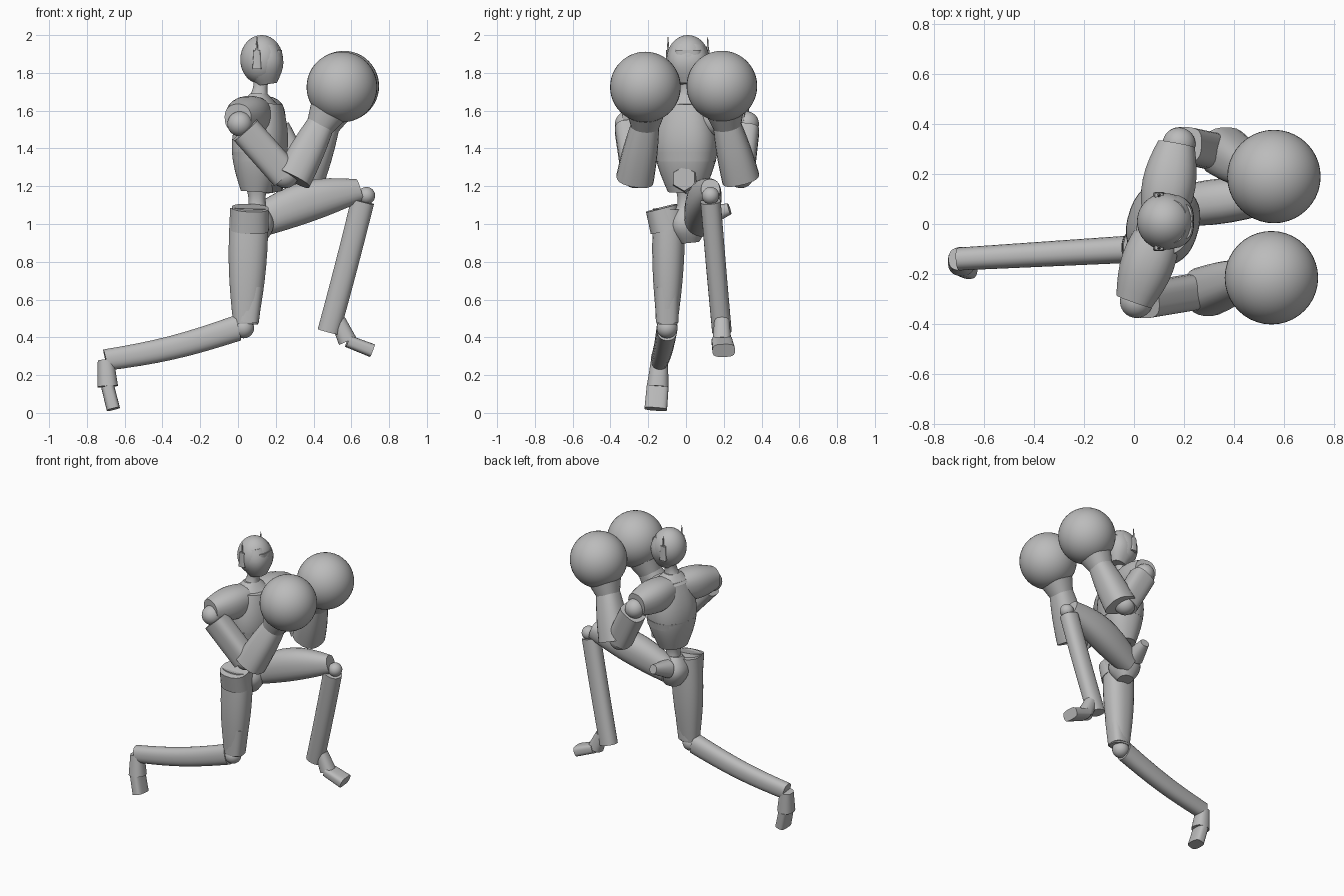
import bpy, bmesh, math
from mathutils import Vector

cube = bpy.data.objects.get("Cube")
if cube:
    bpy.data.objects.remove(cube, do_unlink=True)

grey = bpy.data.materials.new("plain grey")
grey.use_nodes = True
grey_colour = (.5, .5, .5, 1)
grey.diffuse_color = grey_colour
grey.node_tree.nodes["Principled BSDF"].inputs["Base Color"].default_value = grey_colour

ACROSS = Vector((0, 1, 0))
UPWARD = Vector((0, 0, 1))
TWISTED = Vector((.3, 1, 0)).normalized()


def finish(name, bm):
    bmesh.ops.recalc_face_normals(bm, faces=bm.faces)
    mesh = bpy.data.meshes.new(name)
    bm.to_mesh(mesh)
    bm.free()
    mesh.materials.append(grey)
    part = bpy.data.objects.new(name, mesh)
    bpy.context.collection.objects.link(part)
    bpy.ops.object.select_all(action='DESELECT')
    bpy.context.view_layer.objects.active = part
    part.select_set(True)
    bpy.ops.object.shade_smooth_by_angle(angle=math.radians(40))


def limb(name, start, end, width, end_width, depth=1, bulge=0, lift=0,
         side=ACROSS, square=.85, sides=24, steps=8):
    """Tapered tube: half widths at both ends, swelling and lifting midway."""
    bm = bmesh.new()
    start, end = Vector(start), Vector(end)
    along = (end - start).normalized()
    across = (side - along * side.dot(along)).normalized()
    through = along.cross(across)
    rings = []
    for step in range(steps + 1):
        t = step / steps
        arch = math.sin(math.pi * t)
        centre = start.lerp(end, t) + UPWARD * lift * arch
        half = width + (end_width - width) * t + bulge * arch
        ring = []
        for k in range(sides):
            angle = math.tau * (k + .5) / sides
            c, s = math.cos(angle), math.sin(angle)
            c = math.copysign(abs(c) ** square, c)
            s = math.copysign(abs(s) ** square, s)
            ring.append(bm.verts.new(centre + half * (across * c + through * s * depth)))
        rings.append(ring)
    for lower, upper in zip(rings, rings[1:]):
        for k in range(sides):
            following = (k + 1) % sides
            bm.faces.new((lower[k], lower[following], upper[following], upper[k]))
    bm.faces.new(rings[0])
    bm.faces.new(rings[-1])
    finish(name, bm)


def ball(name, centre, radius, squash=1):
    """Sphere, optionally narrowed across and front to back."""
    bm = bmesh.new()
    bmesh.ops.create_uvsphere(bm, u_segments=40, v_segments=24, radius=radius)
    bmesh.ops.scale(bm, verts=bm.verts, vec=(squash, squash, 1))
    bmesh.ops.translate(bm, verts=bm.verts, vec=centre)
    finish(name, bm)


# Head, visor and neck
skull = Vector((.125, .01, 1.87))
ball("head", skull, radius=.13, squash=.87)
limb("jaw", skull + UPWARD * .07, skull + Vector((.03, 0, -.13)), width=.09,
     end_width=.055, bulge=.035, depth=.95, square=.8)
limb("visor", skull + Vector((.07, 0, -.04)), skull + Vector((.07, 0, .05)),
     width=.07, end_width=.07, depth=.55, square=.7)
throat = Vector((.11, 0, 1.66))
limb("neck", throat, skull - UPWARD * .09, width=.055, end_width=.045, bulge=-.012)

# Ear pads with antennas
for direction, label in ((-1, "right"), (1, "left")):
    ear = skull + Vector((-.025, direction * .105, 0))
    limb(label + "_ear_pad", ear - UPWARD * .05, ear + UPWARD * .05,
         width=.014, end_width=.01, depth=1.7, square=.5)
    limb(label + "_antenna", ear, ear + UPWARD * .12, width=.01, end_width=.002)

# Torso, hem band, collar, belly plate and waist
limb("torso", (.1, 0, 1.17), throat + Vector((.02, 0, -.02)), width=.095, end_width=.12,
     depth=.86, bulge=.058, side=TWISTED, sides=32, steps=12)
limb("hem_band", (.115, 0, 1.33), (.115, 0, 1.38), width=.156, end_width=.165,
     depth=.86, side=TWISTED, sides=32)
limb("collar", throat - UPWARD * .03, throat + UPWARD * .03, width=.12, end_width=.055,
     depth=.8, side=TWISTED)
limb("belly_plate", (.15, 0, 1.24), (.235, -.01, 1.24), width=.08, end_width=.065,
     sides=6, square=1)
limb("waist", (.1, 0, 1.03), (.1, 0, 1.2), width=.07, end_width=.06, bulge=-.02)

# Pelvis with flared hip rims
limb("pelvis", (.09, .02, .9), (.09, 0, 1.1), width=.05, end_width=.05, bulge=.05)
limb("right_hip_rim", (.06, -.1, .97), (.065, -.13, 1.085), width=.09, end_width=.085,
     depth=1.15)
limb("left_hip_rim", (.08, .1, 1.04), (.1, .23, 1.08), width=.06, end_width=.03,
     side=UPWARD)

# Kneeling right leg
right_knee = Vector((.03, -.1, .45))
right_ankle = Vector((-.7, -.14, .28))
limb("right_thigh", (.06, -.09, 1.08), right_knee + Vector((.01, 0, .02)), width=.085,
     end_width=.055, depth=1.2, bulge=.013)
limb("right_knee_pad", right_knee + Vector((.04, 0, .22)), right_knee + Vector((.02, 0, .03)),
     width=.065, end_width=.06, square=.7)
ball("right_knee", right_knee, radius=.055)
limb("right_shin", right_knee - Vector((.03, 0, 0)), right_ankle, width=.055,
     end_width=.046, depth=1.25, lift=-.02)
right_heel = right_ankle + Vector((.01, -.01, -.14))
limb("right_ankle", right_ankle, right_heel, width=.045, end_width=.058, depth=.95)
limb("right_foot", right_heel, (-.66, -.16, .02), width=.058, end_width=.06,
     depth=.6, square=.6)

# Raised left leg
left_knee = Vector((.68, .13, 1.15))
left_ankle = Vector((.48, .19, .43))
limb("left_thigh", (.1, .06, 1.01), (.645, .13, 1.18), width=.07, end_width=.05,
     depth=1.2, bulge=.03, lift=.025)
ball("left_knee", left_knee, radius=.046)
limb("left_shin", left_knee - Vector((.02, 0, .03)), left_ankle, width=.054,
     end_width=.052, depth=1.15, lift=-.01)
left_heel = left_ankle + Vector((.1, 0, -.05))
limb("left_ankle", left_ankle + Vector((.05, 0, .06)), left_heel, width=.04, end_width=.05)
limb("left_foot", left_heel, (.71, .2, .33), width=.055, end_width=.06,
     depth=.6, square=.6)

# Arms ending in round gloves: shoulder, elbow, wrist and glove centre
arms = {
    "right": ((.01, -.31, 1.53), (.25, -.27, 1.26), (.45, -.21, 1.55), (.55, -.215, 1.725)),
    "left": ((.18, .32, 1.53), (.32, .29, 1.26), (.475, .21, 1.55), (.56, .19, 1.73)),
}
for label, joints in arms.items():
    shoulder, elbow, wrist, fist = map(Vector, joints)
    chest = throat - UPWARD * .08
    limb(label + "_sleeve", chest, shoulder + Vector((-.01, 0, .03)), width=.08,
         end_width=.075, bulge=.03, depth=1, side=UPWARD)
    ball(label + "_shoulder", shoulder, radius=.066)
    limb(label + "_upper_arm", shoulder.lerp(elbow, .12), elbow, width=.072,
         end_width=.072, depth=1.15, square=.65)
    ball(label + "_elbow", elbow, radius=.07)
    forearm = elbow + Vector((.04, 0, -.02))
    limb(label + "_forearm", forearm, wrist, width=.1, end_width=.07,
         depth=1, bulge=.006, square=.8)
    limb(label + "_cuff", forearm.lerp(wrist, .9), wrist.lerp(fist, .4),
         width=.075, end_width=.11)
    ball(label + "_glove", fist, radius=.187)
